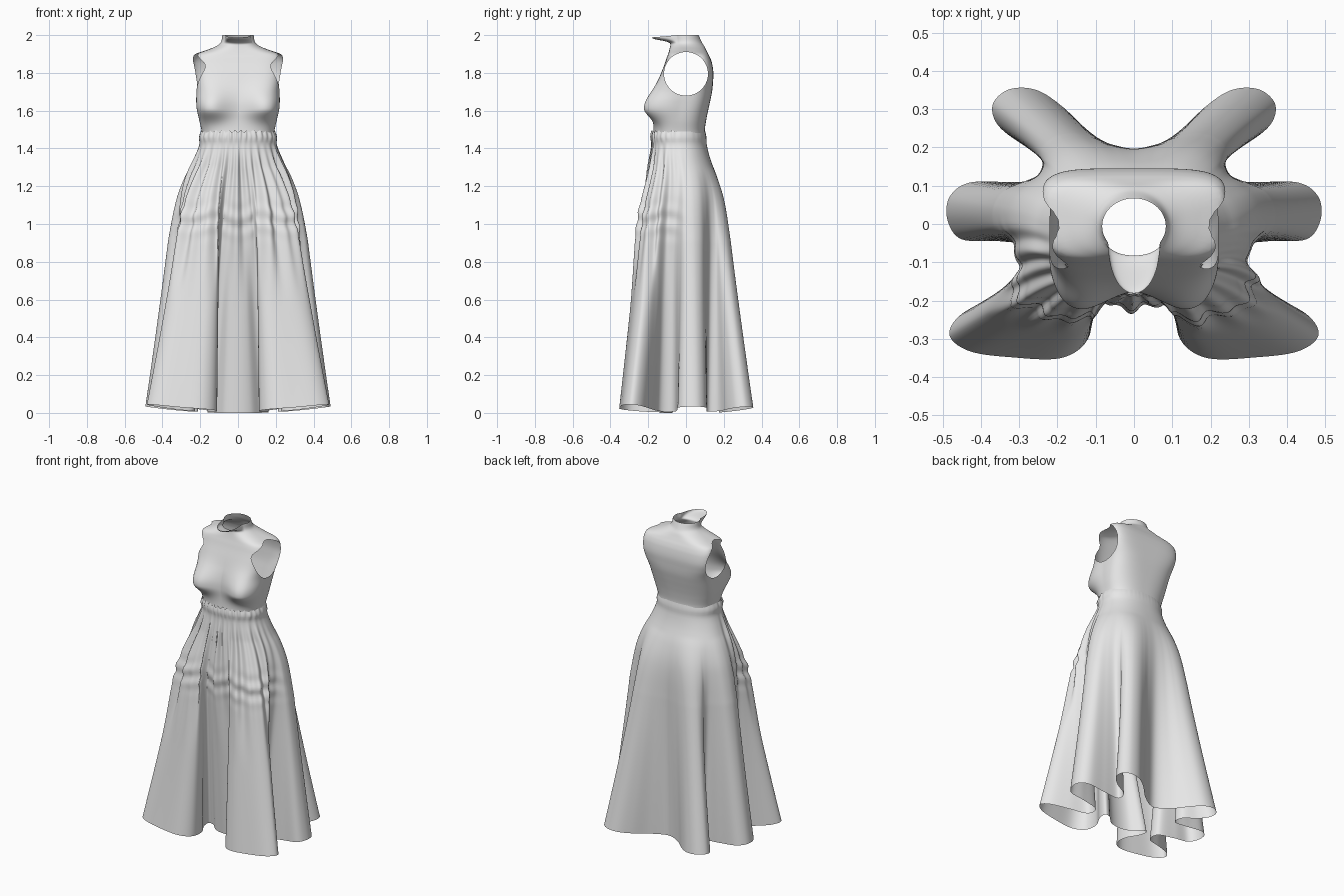
import bpy, bmesh, math

if "Cube" in bpy.data.objects:
    bpy.data.objects.remove(bpy.data.objects["Cube"])

grey = bpy.data.materials.new("light_grey_cloth")
grey.diffuse_color = (0.8, 0.8, 0.8, 1)
grey.use_nodes = True
grey.node_tree.nodes["Principled BSDF"].inputs["Base Color"].default_value = grey.diffuse_color


def sample(table, z):
    """Smooth (Hermite) interpolation of rows keyed by their first value."""
    n = len(table)
    z = min(max(z, table[0][0]), table[-1][0])
    i = next(k for k in range(n - 1) if z <= table[k + 1][0])
    a, b = table[i], table[i + 1]
    p, q = table[max(i - 1, 0)], table[min(i + 2, n - 1)]
    h = b[0] - a[0]
    t = (z - a[0]) / h
    out = []
    for k in range(1, len(a)):
        ma = (b[k] - p[k]) / (b[0] - p[0]) * h
        mb = (q[k] - a[k]) / (q[0] - a[0]) * h
        out.append((2*t**3 - 3*t*t + 1) * a[k] + (t**3 - 2*t*t + t) * ma
                   + (3*t*t - 2*t**3) * b[k] + (t**3 - t*t) * mb)
    return out


def section(ang, hw, yf, yb, n):
    """Point on a superelliptic body section at a polar angle."""
    c, s = math.cos(ang), math.sin(ang)
    r = (abs(c / hw) ** n + abs(s / ((yb - yf) / 2)) ** n) ** (-1 / n)
    return r * c, r * s + (yf + yb) / 2


def smooth(a, b, x):
    t = min(max((x - a) / (b - a), 0), 1)
    return t * t * (3 - 2 * t)


def gauss(x, s):
    return math.exp(-(x / s) ** 2)


def loft(rings):
    """Open tube of quads from closed rings listed bottom to top."""
    bm = bmesh.new()
    vs = [[bm.verts.new(p) for p in ring] for ring in rings]
    n = len(vs[0])
    for lo, hi in zip(vs, vs[1:]):
        for j in range(n):
            k = (j + 1) % n
            bm.faces.new((lo[j], lo[k], hi[k], hi[j]))
    return bm


def finish(bm, name):
    me = bpy.data.meshes.new(name)
    bm.to_mesh(me)
    bm.free()
    me.materials.append(grey)
    for p in me.polygons:
        p.use_smooth = True
    ob = bpy.data.objects.new(name, me)
    bpy.context.collection.objects.link(ob)
    return ob


# Bodice: z, half width, front y, back y, squareness
BODY = [(1.465, .188, -.175, .10, 2.6), (1.5, .194, -.172, .10, 2.6), (1.55, .205, -.17, .107, 2.7),
        (1.6, .213, -.17, .117, 2.9), (1.65, .218, -.168, .128, 3.2), (1.7, .222, -.16, .138, 3.6),
        (1.75, .23, -.146, .143, 4.2), (1.8, .236, -.130, .145, 4.6), (1.85, .238, -.112, .138, 4.6),
        (1.88, .235, -.102, .128, 4.4), (1.90, .222, -.095, .118, 3.9), (1.92, .168, -.089, .108, 3),
        (1.94, .118, -.084, .098, 2.4), (1.96, .092, -.081, .085, 2), (2.0, .083, -.079, .067, 2)]
rings = []
M, R = 168, 110
for i in range(R + 1):
    z = 1.465 + 0.535 * i / R
    hw, yf, yb, n = sample(BODY, z)
    flare = 0.102 * smooth(1.95, 2.0, z) ** 1.1
    ring = []
    for j in range(M):
        a = 2 * math.pi * j / M
        x, y = section(a, hw, yf, yb, n)
        # shoulders are wider at the back
        x *= 1 + 0.4 * y * smooth(1.65, 1.8, z) * (1 - smooth(1.9, 1.95, z))
        # bust
        front = smooth(0.1, 0.6, -math.sin(a))
        y -= 0.066 * front * gauss(abs(x) - .145, .095) * gauss(z - 1.61, .105 if z > 1.61 else .06)
        x *= 1 + .08 * smooth(0, .5, -math.sin(a)) * gauss(z - 1.61, .07)
        # collar tongue curling forward
        w = max(0, (-math.sin(a) - .55) / .45) ** .38
        y -= flare * w
        ring.append((x, y, z - 0.012 * w * smooth(1.96, 2.0, z)))
    rings.append(ring)
bm = loft(rings)

# Armholes: slice along the sides of an elliptic polygon and drop what is inside
CZ, RY, RZ, SIDES = 1.795, .116, .115, 32


def arm(co):
    return math.hypot(co.y / RY, (co.z - CZ) / RZ)


def near(f):
    c = f.calc_center_median()
    return abs(c.x) > .12 and arm(c) < 1.15


for i in range(SIDES):
    t = 2 * math.pi * i / SIDES
    fs = [f for f in bm.faces if near(f)]
    geom = set(fs)
    for f in fs:
        geom.update(f.edges)
        geom.update(f.verts)
    bmesh.ops.bisect_plane(bm, geom=list(geom), dist=1e-5,
                           plane_co=(0, RY * math.cos(t), CZ + RZ * math.sin(t)),
                           plane_no=(0, math.cos(t) / RY, math.sin(t) / RZ))


def inside(f):
    c = f.calc_center_median()
    u, v = c.y / RY, (c.z - CZ) / RZ
    return abs(c.x) > .12 and all(
        u * math.cos(2 * math.pi * i / SIDES) + v * math.sin(2 * math.pi * i / SIDES) < 1 for i in range(SIDES))


bmesh.ops.delete(bm, geom=[f for f in bm.faces if inside(f)], context='FACES')
finish(bm, "bodice")

# Skirt hem outline, right half: angle on the hips, hem x, hem y
HEM = [(-90, 0, -.14), (-84, .07, -.125), (-79, .125, -.075), (-75, .16, -.075), (-71, .155, -.13),
       (-67, .115, -.21), (-63, .12, -.30), (-57, .19, -.35), (-48, .32, -.348), (-38, .43, -.332),
       (-30, .482, -.29), (-25, .45, -.235), (-19, .35, -.185), (-13, .24, -.14), (-8, .24, -.065),
       (-3, .35, -.045), (3, .45, -.04), (7, .487, .01), (11, .482, .07), (17, .43, .108),
       (23, .32, .11), (29, .22, .115), (34, .225, .175), (39, .31, .22), (44, .36, .265),
       (49, .368, .315), (54, .325, .352), (60, .255, .35), (67, .185, .305), (77, .10, .225), (90, 0, .175)]
loop = HEM + [(180 - a, -x, y) for a, x, y in HEM[-2:0:-1]]
L, K = len(loop), 7
cols = []
for i in range(L):
    p0, p1, p2, p3 = (loop[(i + d) % L] for d in (-1, 0, 1, 2))
    a2 = p2[0] if p2[0] > p1[0] else p2[0] + 360
    for k in range(K):
        t = k / K
        hx, hy = (0.5 * (2*p1[c] + (p2[c] - p0[c]) * t + (2*p0[c] - 5*p1[c] + 4*p2[c] - p3[c]) * t*t
                         + (3*p1[c] - p0[c] - 3*p2[c] + p3[c]) * t**3) for c in (1, 2))
        cols.append((math.radians(p1[0] + (a2 - p1[0]) * t), hx, hy))

# Skirt core: z, half width, front y, back y
HIPS = [(.9, .33, -.24, .205), (1.05, .318, -.235, .20), (1.15, .303, -.22, .188), (1.25, .274, -.203, .163),
        (1.35, .231, -.19, .127), (1.42, .205, -.183, .110), (1.46, .206, -.188, .108), (1.49, .196, -.182, .102)]
rings = []
R = 110
for i in range(R + 1):
    zz = 1.49 * (i / R)
    hw, yf, yb = sample(HIPS, zz)
    w = max(0, (1.3 - zz) / 1.3) ** 1.12
    ring = []
    for a, hx, hy in cols:
        x, y = section(a, hw, yf, yb, 2.3)
        x, y = x + (hx - x) * w, y + (hy - y) * w
        front = smooth(-.15, .35, -math.sin(a))
        # gathered pleats, puckered band and frilled waist edge
        wave = .55 * math.sin(31 * a + .5 * math.sin(3 * a)) + .45 * math.sin(19 * a + 1)
        pleat = .055 * wave * smooth(.5, 1.05, zz) * (1 - smooth(1.28, 1.46, zz))
        pucker = .02 * math.sin((zz - .93) / .05 * math.pi + 1.6 * math.sin(7 * a)) * gauss(zz - 1.02, .08)
        frill = .012 * (math.sin(37 * a) + .6 * math.sin(23 * a)) * smooth(1.42, 1.47, zz)
        s = 1 + front * (pleat + pucker) + frill * (.1 + .9 * front)
        lift = max(0, .15 * (hx * hx + hy * hy) - .0025)
        ruffle = .006 * front * math.sin(29 * a) * smooth(1.45, 1.49, zz)
        ring.append((x * s, y * s, zz + lift * (1 - zz / 1.49) + ruffle))
    rings.append(ring)
finish(loft(rings), "skirt")
